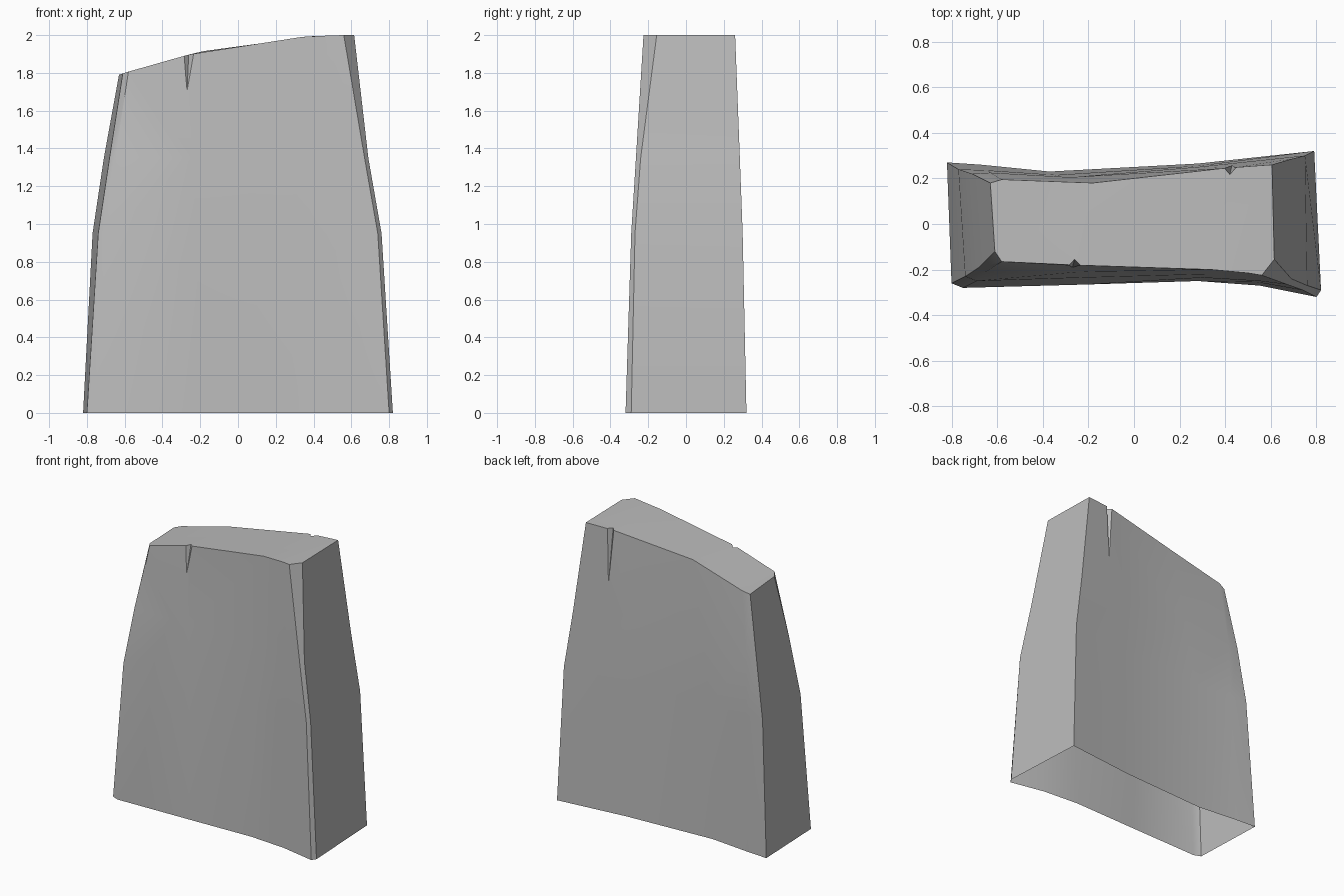
import bpy
import bmesh

if "Cube" in bpy.data.objects:
    bpy.data.objects.remove(bpy.data.objects["Cube"])

stone = bpy.data.materials.new("stone grey")
stone.use_nodes = True
stone.diffuse_color = (0.5, 0.5, 0.5, 1)
stone.node_tree.nodes["Principled BSDF"].inputs["Base Color"].default_value = (0.5, 0.5, 0.5, 1)


def crown(x):
    """Height of the gently arched top."""
    return 2 - 0.139 * (0.6 - x) ** 2


def make_object(name, verts, faces):
    mesh = bpy.data.meshes.new(name)
    mesh.from_pydata(verts, [], faces)
    bm = bmesh.new()
    bm.from_mesh(mesh)
    bmesh.ops.recalc_face_normals(bm, faces=bm.faces)
    bm.to_mesh(mesh)
    bm.free()
    mesh.materials.append(stone)
    obj = bpy.data.objects.new(name, mesh)
    bpy.context.collection.objects.link(obj)
    return obj


# Slab outlines, counter-clockwise from the front corner at -x
base = [(-.8, -.26), (-.75, -.28), (-.2, -.265), (.28, -.25), (.55, -.27), (.8, -.32),
        (.82, -.29), (.79, .32), (.28, .265), (-.37, .23), (-.67, .26), (-.82, .27)]
waist = [(-.74, -.23), (-.69, -.25), (-.22, -.235), (.3, -.235), (.54, -.255), (.74, -.29),
         (.76, -.27), (.75, .3), (.28, .255), (-.34, .215), (-.64, .235), (-.77, .24)]
shoulder = [(-.68, -.19), (-.65, -.21), (-.24, -.21), (.32, -.22), (.55, -.25), (.67, -.265),
            (.69, -.24), (.69, .285), (.28, .25), (-.28, .205), (-.63, .225), (-.71, .22)]
top = [(-.61, -.12), (-.58, -.165), (-.26, -.18), (.34, -.2), (.5, -.215), (.56, -.225),
       (.615, -.155), (.605, .26), (.4, .245), (-.18, .18), (-.58, .195), (-.63, .18)]

count = len(base)
verts = []
for ring, z in ((base, 0), (waist, 0.95), (shoulder, 1.35)):
    verts += [(x, y, z) for x, y in ring]
verts += [(x, y, crown(x)) for x, y in top]

# Side walls, then strips across the two ends
faces = [(r * count + i, r * count + (i + 1) % count,
          (r + 1) * count + (i + 1) % count, (r + 1) * count + i)
         for r in range(3) for i in range(count)]
for start in (0, 3 * count):
    faces += [tuple(start + k for k in (i, i + 1, 10 - i, 11 - i)) for i in range(5)]
slab = make_object("stone_slab", verts, faces)


def cut_crack(x, y, tip, width, depth):
    """Cut a wedge-shaped crack that narrows down to its tip."""
    z = crown(x) + 0.02
    points = [(x - width, y, z), (x, y - depth, z), (x + width, y, z), (x, y + depth, z), tip]
    sides = [(0, 1, 2, 3)] + [(i, (i + 1) % 4, 4) for i in range(4)]
    cutter = make_object("crack_cutter", points, sides)
    cutter.hide_render = True
    mod = slab.modifiers.new("crack", "BOOLEAN")
    mod.operation = "DIFFERENCE"
    mod.solver = "EXACT"
    mod.object = cutter
    bpy.context.view_layer.objects.active = slab
    bpy.ops.object.modifier_apply(modifier=mod.name)
    bpy.data.objects.remove(cutter)


bpy.ops.object.select_all(action="DESELECT")
slab.select_set(True)
cut_crack(-.26, -.18, (-.27, -.19, 1.7), .028, .028)
cut_crack(.42, .245, (.43, .258, 1.6), .026, .03)

# Open underside
bm = bmesh.new()
bm.from_mesh(slab.data)
under = [f for f in bm.faces if all(v.co.z < 0.001 for v in f.verts)]
bmesh.ops.delete(bm, geom=under, context="FACES")
bm.to_mesh(slab.data)
bm.free()

bpy.ops.object.shade_smooth_by_angle(angle=0.5)
